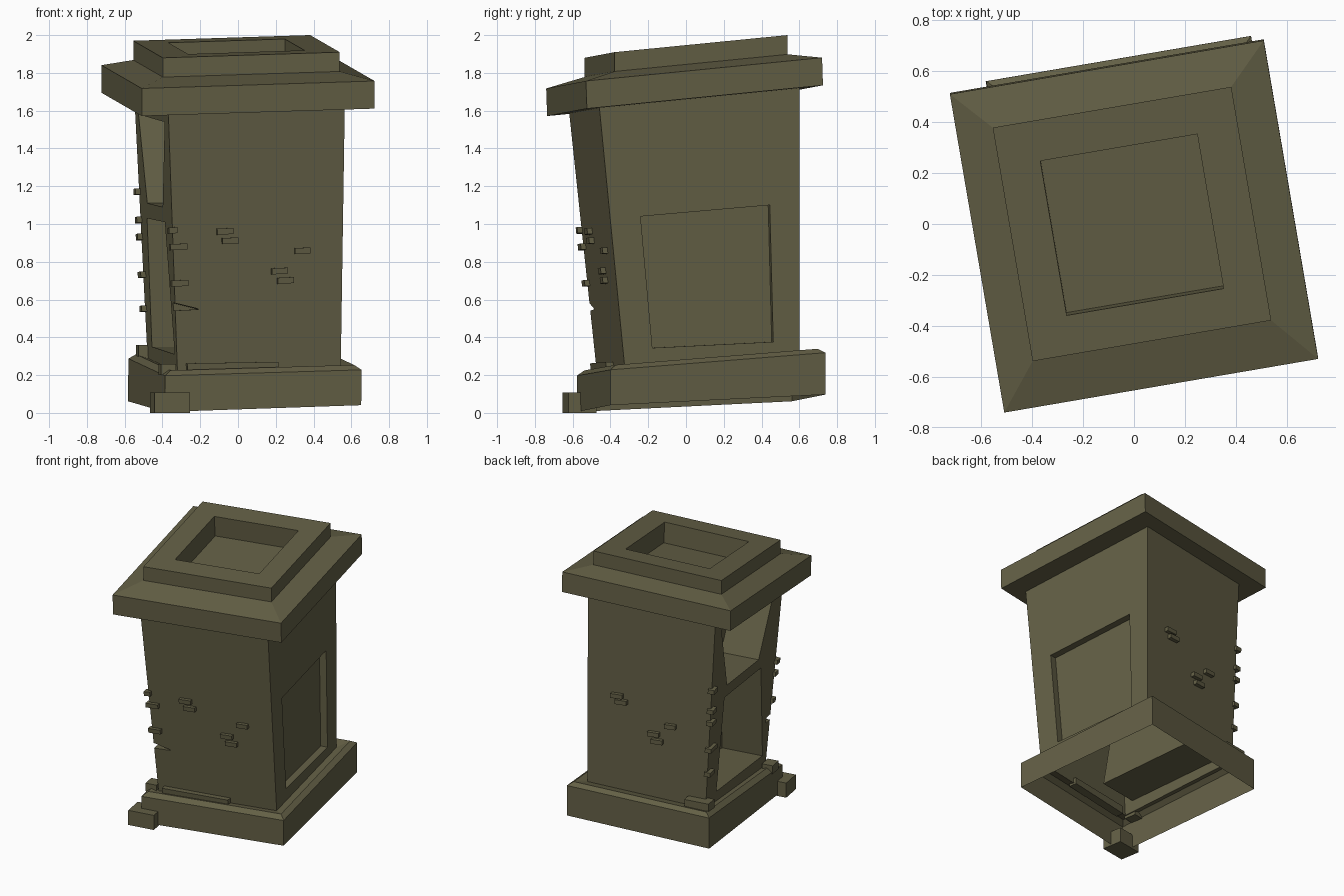
import bpy, bmesh, math
from mathutils import Vector

if "Cube" in bpy.data.objects:
    bpy.data.objects.remove(bpy.data.objects["Cube"])

ANG = math.radians(9.7)
C, S = math.cos(ANG), math.sin(ANG)

stone = bpy.data.materials.new("olive_stone")
stone.diffuse_color = (0.125, 0.115, 0.06, 1)
stone.use_nodes = True
stone.node_tree.nodes["Principled BSDF"].inputs["Base Color"].default_value = stone.diffuse_color


def make(name, verts, faces):
    me = bpy.data.meshes.new(name)
    me.from_pydata([tuple(v) for v in verts], [], faces)
    bm = bmesh.new()
    bm.from_mesh(me)
    bmesh.ops.recalc_face_normals(bm, faces=bm.faces)
    bm.to_mesh(me)
    bm.free()
    me.materials.append(stone)
    ob = bpy.data.objects.new(name, me)
    bpy.context.collection.objects.link(ob)
    return ob


def ring(cx, cy, w, d, z, a, b):
    """Turned rectangle (front-left, front-right, back-right, back-left) on a sloping plane."""
    out = []
    for sx, sy in ((-1, -1), (1, -1), (1, 1), (-1, 1)):
        lx, ly = sx * w / 2, sy * d / 2
        x, y = cx + lx * C - ly * S, cy + lx * S + ly * C
        out.append(Vector((x, y, z + a * x + b * y)))
    return out


def loft(name, rings, closed=True):
    """Stack of four-cornered rings."""
    verts = [v for r in rings for v in r]
    faces = []
    for k in range(len(rings) - 1):
        for i in range(4):
            j = (i + 1) % 4
            faces.append((4 * k + i, 4 * k + j, 4 * k + 4 + j, 4 * k + 4 + i))
    if closed:
        n = 4 * (len(rings) - 1)
        faces += [(3, 2, 1, 0), (n, n + 1, n + 2, n + 3)]
    return make(name, verts, faces)


# Body outline: leans forward and widens upward
ga, gb = 0.0148, 0.1012
low = ring(0.0325, 0.065, 0.877, 0.94, 0.26, 0.016, 0.0825)
top = ring(0.0075, -0.01, 0.948, 1.075, 1.67, ga, gb)

# Plinth: open shell, bevelled on top, meeting the foot of the body
loft("plinth", [
    ring(0.035, 0.08, 1.055, 1.155, 0.046, 0.0252, 0.0537),
    ring(0.037, 0.08, 1.055, 1.155, 0.2505, 0.016, 0.0825),
    ring(0.037, 0.08, 0.985, 1.085, 0.275, 0.016, 0.0825),
    low], closed=False)

# Cap: slab, sloped shoulder, upper block and sunken top
loft("cap", [
    ring(0, -0.005, 1.25, 1.268, 1.6534, ga, gb),
    ring(0, -0.01, 1.25, 1.268, 1.8, ga, gb),
    ring(-0.008, 0, 0.95, 0.93, 1.838, ga, gb),
    ring(-0.008, 0, 0.95, 0.93, 1.9400, ga, gb),
    ring(-0.008, -0.003, 0.625, 0.615, 1.9400, ga, gb),
    ring(-0.008, 0.008, 0.625, 0.615, 1.79, ga, gb)])

body = loft("body", [low, top])

FRONT, RIGHT, BACK, LEFT = range(4)


def on_face(side, u, z, d):
    """Point on a body face: u along it, height z, d outward."""
    j = (side + 1) % 4
    p, q = low[side].lerp(low[j], u), top[side].lerp(top[j], u)
    e = low[j] - low[side]
    n = Vector((e.y, -e.x, 0)).normalized()
    return p.lerp(q, (z - p.z) / (q.z - p.z)) + n * d


def face_block(name, side, pts, d0, d1):
    return loft(name, [[on_face(side, u, z, d) for u, z in pts] for d in (d0, d1)])


cutters = []


def cut(name, side, pts, depth):
    c = face_block(name, side, pts, -depth, 0.06)
    c.hide_render = True
    cutters.append(c)
    m = body.modifiers.new(name, 'BOOLEAN')
    m.operation, m.solver, m.object = 'DIFFERENCE', 'EXACT', c


# Openings, sunken panel and crack
cut("panel_cutter", RIGHT, [(0.166, 0.344), (0.85, 0.376), (0.843, 1.10), (0.16, 1.04)], 0.05)
cut("lower_opening_cutter", LEFT, [(0.17, 0.35), (0.93, 0.31), (0.77, 1.01), (0.21, 1.03)], 0.30)
cut("upper_opening_cutter", LEFT, [(0.24, 1.11), (0.72, 1.09), (0.88, 1.54), (0.10, 1.58)], 0.28)
cut("crack_cutter", FRONT, [(-0.04, 0.54), (0.14, 0.548), (0.13, 0.553), (-0.04, 0.59)], 0.06)

# Apply the cuts, then open the body underneath so it is a shell
dg = bpy.context.evaluated_depsgraph_get()
shell = bpy.data.meshes.new_from_object(body.evaluated_get(dg))
body.modifiers.clear()
body.data = shell
bm = bmesh.new()
bm.from_mesh(shell)
under = [f for f in bm.faces if f.normal.z < -0.9 and max(v.co.z for v in f.verts) < 0.34]
bmesh.ops.delete(bm, geom=under, context='FACES')
bm.to_mesh(shell)
bm.free()
for c in cutters:
    bpy.data.objects.remove(c)

# Protruding bricks: side, u centre, height, u width
bricks = [
    (FRONT, 0.305, 0.96, 0.095), (FRONT, 0.335, 0.91, 0.095),
    (FRONT, 0.625, 0.75, 0.095), (FRONT, 0.66, 0.70, 0.095), (FRONT, 0.76, 0.857, 0.09),
    (BACK, 0.245, 1.0, 0.095), (BACK, 0.28, 0.96, 0.095),
    (BACK, 0.55, 0.77, 0.095), (BACK, 0.58, 0.72, 0.095), (BACK, 0.685, 0.85, 0.09),
    (FRONT, 0.0, 0.965, 0.05), (FRONT, 0.03, 0.878, 0.10), (FRONT, 0.03, 0.685, 0.10),
    (LEFT, 0.01, 1.17, 0.06), (LEFT, 0.01, 1.02, 0.06), (LEFT, 0.01, 0.93, 0.06),
    (LEFT, 0.03, 0.73, 0.10), (LEFT, 0.02, 0.55, 0.07)]
for i, (side, u, z, w) in enumerate(bricks):
    a, b = u - w / 2, u + w / 2
    face_block("brick_%02d" % (i + 1), side,
               [(a, z - 0.017), (b, z - 0.013), (b, z + 0.019), (a, z + 0.015)], -0.02, 0.027)

# Low ledge along the front foot of the body
face_block("front_ledge", FRONT, [(0.055, 0.20), (0.61, 0.22), (0.61, 0.27), (0.055, 0.262)], -0.02, 0.04)

# Fallen stones at the corners
for name, x, y, z, w, d, h in (
        ("fallen_block", -0.36, -0.565, 0.0, 0.19, 0.15, 0.108),
        ("back_corner_stone", -0.445, 0.48, 0.26, 0.18, 0.09, 0.10),
        ("front_corner_stone", -0.375, -0.45, 0.20, 0.08, 0.09, 0.06)):
    loft(name, [ring(x, y, w, d, z, 0, 0), ring(x, y, w, d, z + h, 0, 0)])
